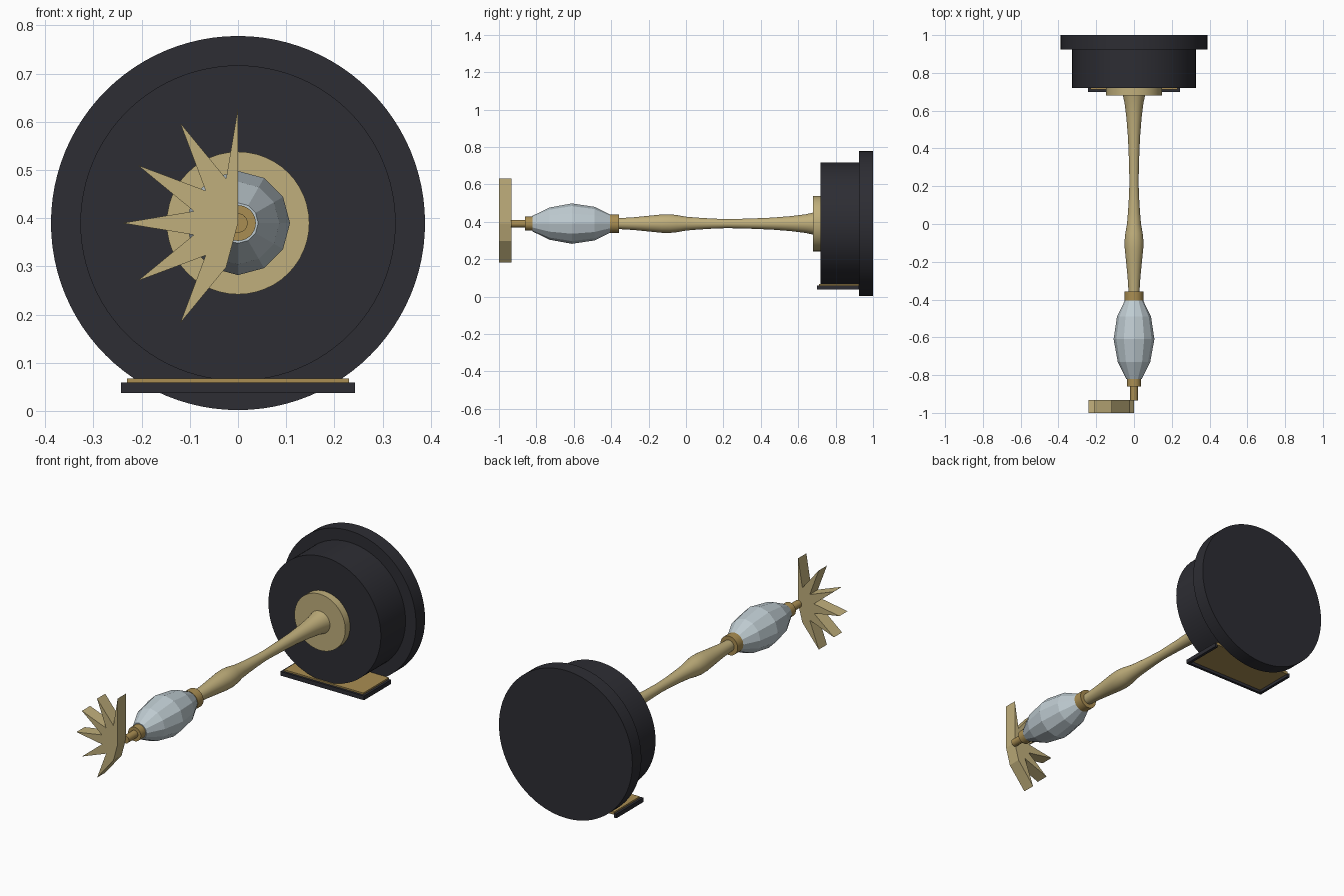
import bpy, bmesh, math

if "Cube" in bpy.data.objects:
    bpy.data.objects.remove(bpy.data.objects["Cube"])

AXIS_Z = 0.39


def material(name, rgb):
    m = bpy.data.materials.new(name)
    m.diffuse_color = (*rgb, 1)
    m.use_nodes = True
    m.node_tree.nodes["Principled BSDF"].inputs["Base Color"].default_value = m.diffuse_color
    return m


DARK = material("dark charcoal", (0.026, 0.026, 0.033))
GOLD = material("pale gold", (0.53, 0.43, 0.20))
BRASS = material("deep brass", (0.40, 0.27, 0.085))
GLASS = material("grey blue crystal", (0.52, 0.60, 0.64))


def finish(name, bm, mat, smooth=False):
    bmesh.ops.recalc_face_normals(bm, faces=bm.faces[:])
    mesh = bpy.data.meshes.new(name)
    bm.to_mesh(mesh)
    bm.free()
    mesh.materials.append(mat)
    ob = bpy.data.objects.new(name, mesh)
    bpy.context.collection.objects.link(ob)
    if smooth:
        bpy.ops.object.select_all(action='DESELECT')
        ob.select_set(True)
        bpy.context.view_layer.objects.active = ob
        bpy.ops.object.shade_smooth_by_angle(angle=math.radians(35))
    return ob


def lathe(name, profile, sides, mat, smooth=True):
    """Capped revolve of (y, radius) points round the long axis."""
    bm = bmesh.new()
    rings = []
    for y, r in profile:
        rings.append([bm.verts.new((r * math.cos(2 * math.pi * i / sides), y,
                                    AXIS_Z + r * math.sin(2 * math.pi * i / sides)))
                      for i in range(sides)])
    for a, b in zip(rings, rings[1:]):
        for i in range(sides):
            j = (i + 1) % sides
            bm.faces.new((a[i], a[j], b[j], b[i]))
    bm.faces.new(rings[0])
    bm.faces.new(rings[-1])
    return finish(name, bm, mat, smooth)


def box(name, x0, x1, y0, y1, z0, z1, mat):
    bm = bmesh.new()
    bmesh.ops.create_cube(bm, size=1)
    for v in bm.verts:
        v.co = ((x0 + x1) / 2 + v.co.x * (x1 - x0),
                (y0 + y1) / 2 + v.co.y * (y1 - y0),
                (z0 + z1) / 2 + v.co.z * (z1 - z0))
    return finish(name, bm, mat)


# Round two-step base
lathe("base_disc", [(0.925, 0.388), (1.0, 0.388)], 96, DARK)
lathe("base_drum", [(0.72, 0.327), (0.93, 0.327)], 96, DARK)

# Flange and turned stem
lathe("stem_flange", [(0.68, 0.148), (0.722, 0.148)], 48, GOLD)
lathe("stem", [(-0.36, 0.029), (-0.28, 0.034), (-0.19, 0.043), (-0.13, 0.049),
               (-0.09, 0.050), (-0.05, 0.046), (0.0, 0.037), (0.06, 0.032),
               (0.14, 0.027), (0.22, 0.024), (0.34, 0.027), (0.46, 0.032),
               (0.56, 0.040), (0.64, 0.050), (0.685, 0.060)], 32, GOLD)

# Faceted crystal between two brass collars
lathe("upper_collar", [(-0.405, 0.050), (-0.358, 0.050)], 32, BRASS)
lathe("crystal", [(-0.82, 0.042), (-0.73, 0.086), (-0.61, 0.108),
                  (-0.49, 0.090), (-0.40, 0.046)], 12, GLASS, smooth=False)
lathe("front_collar", [(-0.86, 0.037), (-0.812, 0.037)], 32, BRASS)
lathe("star_peg", [(-0.935, 0.020), (-0.85, 0.020)], 24, BRASS)

# Half starburst: tips every 30 degrees from 90 to 240, notches between
outline = [(0.0, AXIS_Z)]
for k in range(12):
    a = math.radians(90 + 15 * k)
    r = 0.24 if k % 2 == 0 else 0.095
    outline.append((r * math.cos(a), AXIS_Z + r * math.sin(a)))
bm = bmesh.new()
face = bm.faces.new([bm.verts.new((x, -1.0, z)) for x, z in outline])
ext = bmesh.ops.extrude_face_region(bm, geom=[face])
for v in ext["geom"]:
    if isinstance(v, bmesh.types.BMVert):
        v.co.y = -0.932
finish("half_starburst", bm, GOLD)

# Plaque under the drum: brass panel held in a dark rim
box("plaque_panel", -0.23, 0.23, 0.712, 0.925, 0.052, 0.067, BRASS)
box("plaque_front_rim", -0.243, 0.243, 0.70, 0.714, 0.037, 0.059, DARK)
for s, side in ((-1, "left"), (1, "right")):
    xs = sorted((s * 0.228, s * 0.243))
    box(f"plaque_{side}_rim", *xs, 0.70, 0.925, 0.037, 0.059, DARK)
